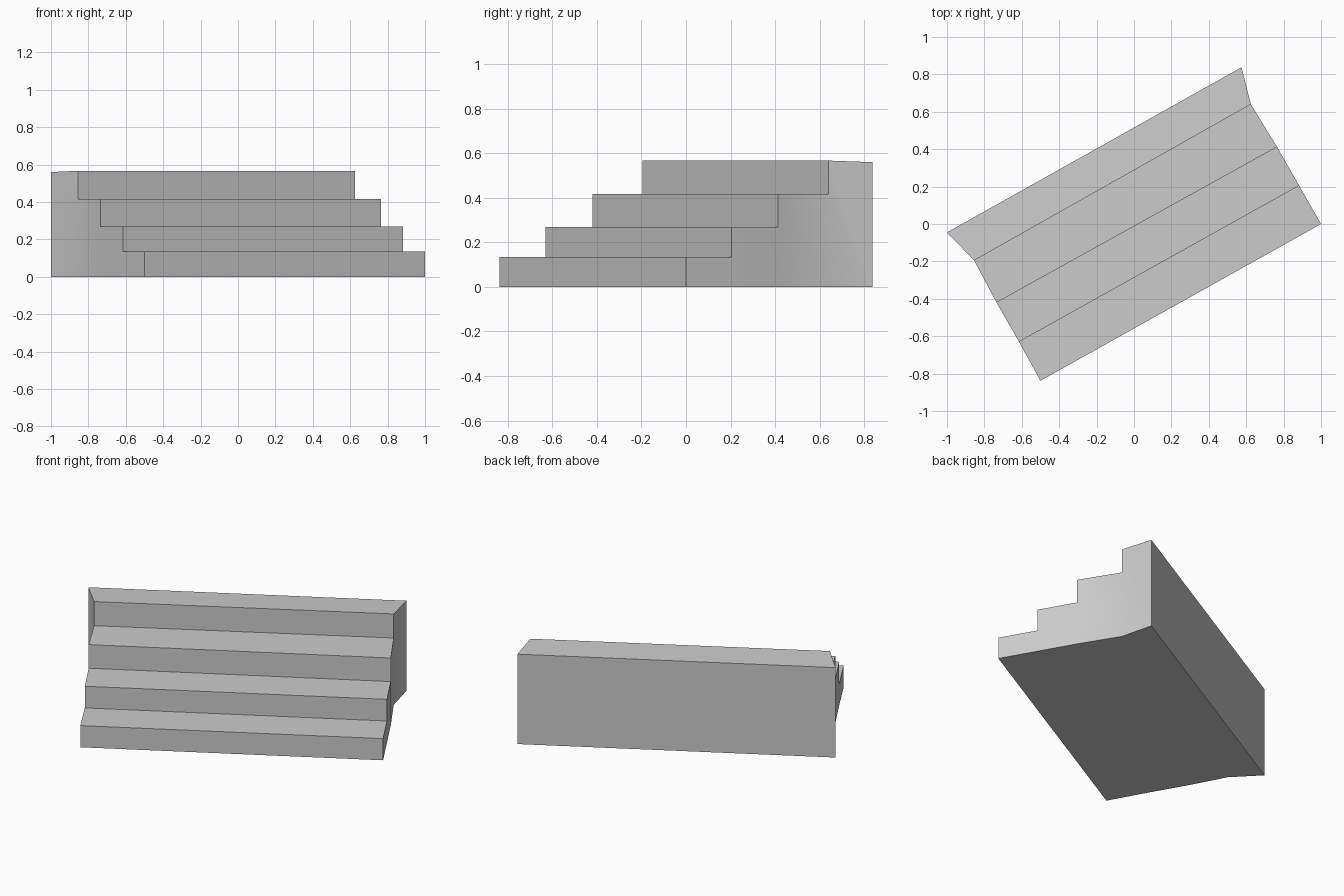
import bpy, bmesh

if "Cube" in bpy.data.objects:
    bpy.data.objects.remove(bpy.data.objects["Cube"])

# Plan of the two ends of each riser line, front to back
left = [(-0.50, -0.838), (-0.615, -0.63), (-0.735, -0.42), (-0.855, -0.195), (-1.0, -0.045)]
right = [(1.0, 0.0), (0.883, 0.205), (0.765, 0.412), (0.625, 0.64), (0.575, 0.838)]
# Height of the tread arriving at and leaving each riser line
lower = [None, 0.135, 0.27, 0.417, 0.56]
upper = [0.135, 0.27, 0.417, 0.567, None]

bm = bmesh.new()


def side(points):
    """Vertices of one end of the stairs: floor, riser foot, riser top."""
    rows = []
    for (x, y), lo, up in zip(points, lower, upper):
        rows.append([None if z is None else bm.verts.new((x, y, z)) for z in (0, lo, up)])
    return rows


L, R = side(left), side(right)

# Risers, treads, underside
for i in range(5):
    if i < 4:
        foot = 1 if i else 0
        bm.faces.new((L[i][foot], R[i][foot], R[i][2], L[i][2]))
        bm.faces.new((L[i][2], R[i][2], R[i + 1][1], L[i + 1][1]))
        bm.faces.new((L[i][0], L[i + 1][0], R[i + 1][0], R[i][0]))
        # End walls under each tread
        for s in (L, R):
            bm.faces.new([v for v in (*s[i], s[i + 1][1], s[i + 1][0]) if v])
# Back wall
bm.faces.new((L[4][0], L[4][1], R[4][1], R[4][0]))

bmesh.ops.recalc_face_normals(bm, faces=bm.faces)
mesh = bpy.data.meshes.new("stair_block")
bm.to_mesh(mesh)
bm.free()
stairs = bpy.data.objects.new("stair_block", mesh)
bpy.context.collection.objects.link(stairs)

# Soft shading over the flared ends, crisp step edges
bpy.context.view_layer.objects.active = stairs
stairs.select_set(True)
bpy.ops.object.shade_smooth_by_angle(angle=0.6)
